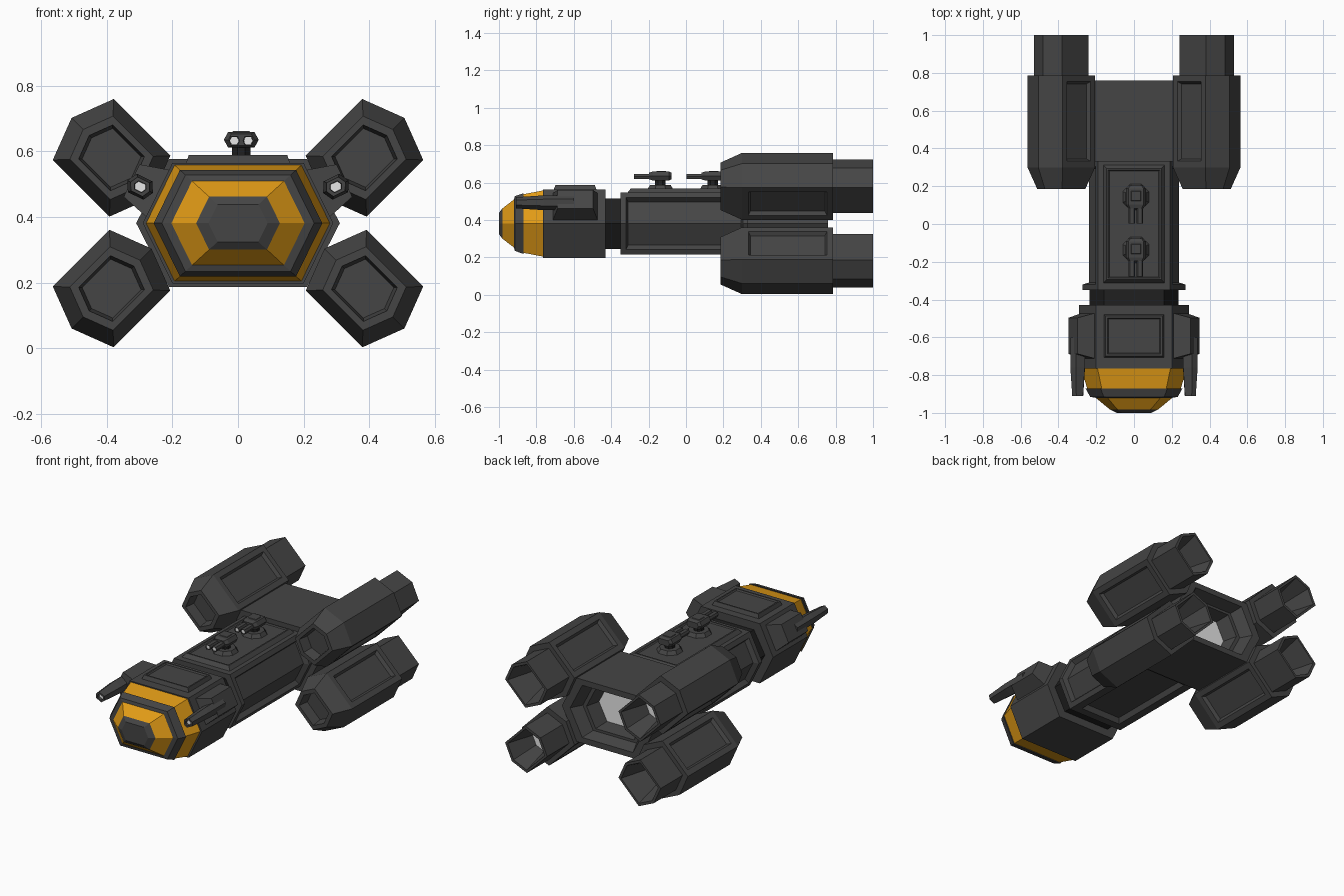
import bpy, bmesh, math
from mathutils import Matrix, Vector

if "Cube" in bpy.data.objects:
    bpy.data.objects.remove(bpy.data.objects["Cube"])

# Materials
def material(name, r, g, b):
    m = bpy.data.materials.new(name)
    m.diffuse_color = (r, g, b, 1)
    m.use_nodes = True
    m.node_tree.nodes["Principled BSDF"].inputs["Base Color"].default_value = m.diffuse_color
    return m

MATS = [material("hull grey", 0.06, 0.06, 0.06), material("gold", 0.76, 0.33, 0.008),
        material("white glow", 0.8, 0.8, 0.8), material("joint black", 0.014, 0.014, 0.014)]
GREY, GOLD, WHITE, BLACK = range(4)
ZC = 0.381  # height of the ship's axis


def finish(bm, name):
    me = bpy.data.meshes.new(name)
    bm.to_mesh(me)
    bm.free()
    for m in MATS:
        me.materials.append(m)
    ob = bpy.data.objects.new(name, me)
    bpy.context.collection.objects.link(ob)
    return ob


def loft(name, hexa, rings, centre=(0, ZC), angle=0, mats=None, cap=(GREY, GREY), panels=()):
    """Hexagonal section swept along y; rings are (y, scale).
    panels: (band, [sides], margin, slope, depth) inset areas."""
    w, t, h = hexa
    pts = [(w, 0), (t, h), (-t, h), (-w, 0), (-t, -h), (t, -h)]
    c, s = math.cos(angle), math.sin(angle)
    bm = bmesh.new()
    vs = [[bm.verts.new((centre[0] + k * (x * c - z * s), y, centre[1] + k * (x * s + z * c)))
           for x, z in pts] for y, k in rings]
    bands = []
    for i in range(len(vs) - 1):
        band = []
        for j in range(6):
            n = (j + 1) % 6
            f = bm.faces.new((vs[i][j], vs[i][n], vs[i + 1][n], vs[i + 1][j]))
            f.material_index = mats[i] if mats else GREY
            band.append(f)
        bands.append(band)
    bm.faces.new(vs[0]).material_index = cap[0]
    bm.faces.new(vs[-1]).material_index = cap[1]
    bmesh.ops.recalc_face_normals(bm, faces=bm.faces[:])
    for b, sides, margin, slope, depth in panels:
        fs = [bands[b][j] for j in sides]
        bmesh.ops.inset_region(bm, faces=fs, thickness=margin, use_even_offset=True)
        bmesh.ops.inset_region(bm, faces=fs, thickness=slope, depth=depth, use_even_offset=True)
    return finish(bm, name)


def plate(name, loc, size, chamfer, tilt=0, groove=0):
    """Raised plate with sloping rim and an optional recessed middle."""
    bm = bmesh.new()
    x, y, z = size
    bmesh.ops.create_cube(bm, size=1, matrix=Matrix.Translation((0, 0, z / 2)) @ Matrix.Diagonal((x, y, z, 1)))
    for v in bm.verts:
        if v.co.z > z * 0.9:
            v.co.x -= math.copysign(chamfer, v.co.x)
            v.co.y -= math.copysign(chamfer, v.co.y)
    if groove:
        top = [f for f in bm.faces if f.normal.z > 0.9 or f.calc_center_median().z > z * 0.99]
        bmesh.ops.inset_region(bm, faces=top, thickness=0.012)
        bmesh.ops.inset_region(bm, faces=top, thickness=0.008, depth=-groove)
    bm.transform(Matrix.Translation(loc) @ Matrix.Rotation(tilt, 4, 'Y'))
    return finish(bm, name)


def disc(name, loc, r1, r2, depth, mat=GREY):
    bm = bmesh.new()
    bmesh.ops.create_cone(bm, cap_ends=True, segments=8, radius1=r1, radius2=r2, depth=depth,
                          matrix=Matrix.Translation(loc) @ Matrix.Rotation(math.pi / 8, 4, 'Z'))
    for f in bm.faces:
        f.material_index = mat
    return finish(bm, name)


# Hull sections, front to back
HEAD = (0.29, 0.2, 0.183)
loft("nose", HEAD, [(-0.76, 0.97), (-0.87, 0.855), (-0.87, 0.885), (-0.915, 0.80), (-0.92, 0.70),
                    (-0.982, 0.44), (-1.0, 0.31)],
     mats=[GOLD, GREY, GREY, GREY, GOLD, GREY])
loft("front_hull", HEAD, [(-0.765, 1), (-0.43, 1)])
loft("neck", (0.235, 0.16, 0.135), [(-0.44, 1), (-0.34, 1)], mats=[BLACK])
loft("main_body", (0.272, 0.19, 0.165), [(-0.35, 1), (0.335, 1)],
     panels=[(0, [5, 0], 0.03, 0.01, -0.03), (0, [2, 3], 0.03, 0.01, -0.03),
             (0, [4], 0.05, 0.015, -0.03)])
loft("rear_hull", (0.31, 0.21, 0.195),
     [(0.33, 1), (0.76, 1), (0.76, 0.82), (0.69, 0.7), (0.69, 0.62), (0.6, 0.55)],
     cap=(GREY, WHITE))
plate("front_roof_plate", (0, -0.593, 0.56), (0.32, 0.23, 0.028), 0.01, groove=0.008)
plate("body_roof_plate", (0, 0.0, 0.543), (0.33, 0.63, 0.026), 0.02, groove=0.006)

# Four engine pods with nozzles
POD = (0.172, 0.122, 0.131)
for sx, a in ((-1, "left"), (1, "right")):
    for sz, b in ((-1, "lower"), (1, "upper")):
        c, ang = (sx * 0.385, ZC + sz * 0.199), math.atan2(sz, sx)
        loft(f"engine_{b}_{a}", POD,
             [(0.25, 0.5), (0.185, 0.56), (0.185, 0.71), (0.30, 1), (0.787, 1)], c, ang,
             panels=[(3, [1], 0.033, 0.012, -0.02), (3, [4], 0.033, 0.012, -0.02)])
        loft(f"nozzle_{b}_{a}", POD,
             [(0.77, 0.8), (1.0, 0.8), (1.0, 0.70), (0.83, 0.42)], c, ang, cap=(GREY, WHITE))

# Side guns on the sloping upper faces of the front hull
SLOPE = math.atan2(0.9, 0.44)
for sx, a in ((-1, "left"), (1, "right")):
    plate(f"gun_housing_{a}", (sx * 0.243, -0.592, 0.471), (0.16, 0.24, 0.09), 0.025, sx * SLOPE)
    loft(f"gun_barrel_{a}", (0.036, 0.022, 0.026),
         [(-0.6, 1.2), (-0.76, 1.2), (-0.91, 0.9), (-0.91, 0.55), (-0.895, 0.5)],
         (sx * 0.298, 0.492), math.pi / 2 - sx * SLOPE, cap=(GREY, WHITE))

# Two roof turrets
for i, y in enumerate((-0.137, 0.143), 1):
    x = 0.01
    disc(f"turret_base_{i}", (x, y, 0.575), 0.075, 0.06, 0.022)
    disc(f"turret_neck_{i}", (x, y, 0.6), 0.03, 0.03, 0.04, BLACK)
    loft(f"turret_head_{i}", (0.053, 0.04, 0.024),
         [(y - 0.06, 0.75), (y - 0.04, 1), (y + 0.045, 1), (y + 0.06, 0.75)], (x, 0.635))
    for s, a in ((-1, "left"), (1, "right")):
        loft(f"turret_barrel_{i}_{a}", (0.017, 0.011, 0.014),
             [(y - 0.03, 1), (y - 0.14, 1), (y - 0.14, 0.8), (y - 0.135, 0.78)],
             (x + s * 0.021, 0.632), cap=(GREY, WHITE))
    plate(f"turret_hatch_{i}", (x, y + 0.005, 0.655), (0.06, 0.06, 0.007), 0.006)
